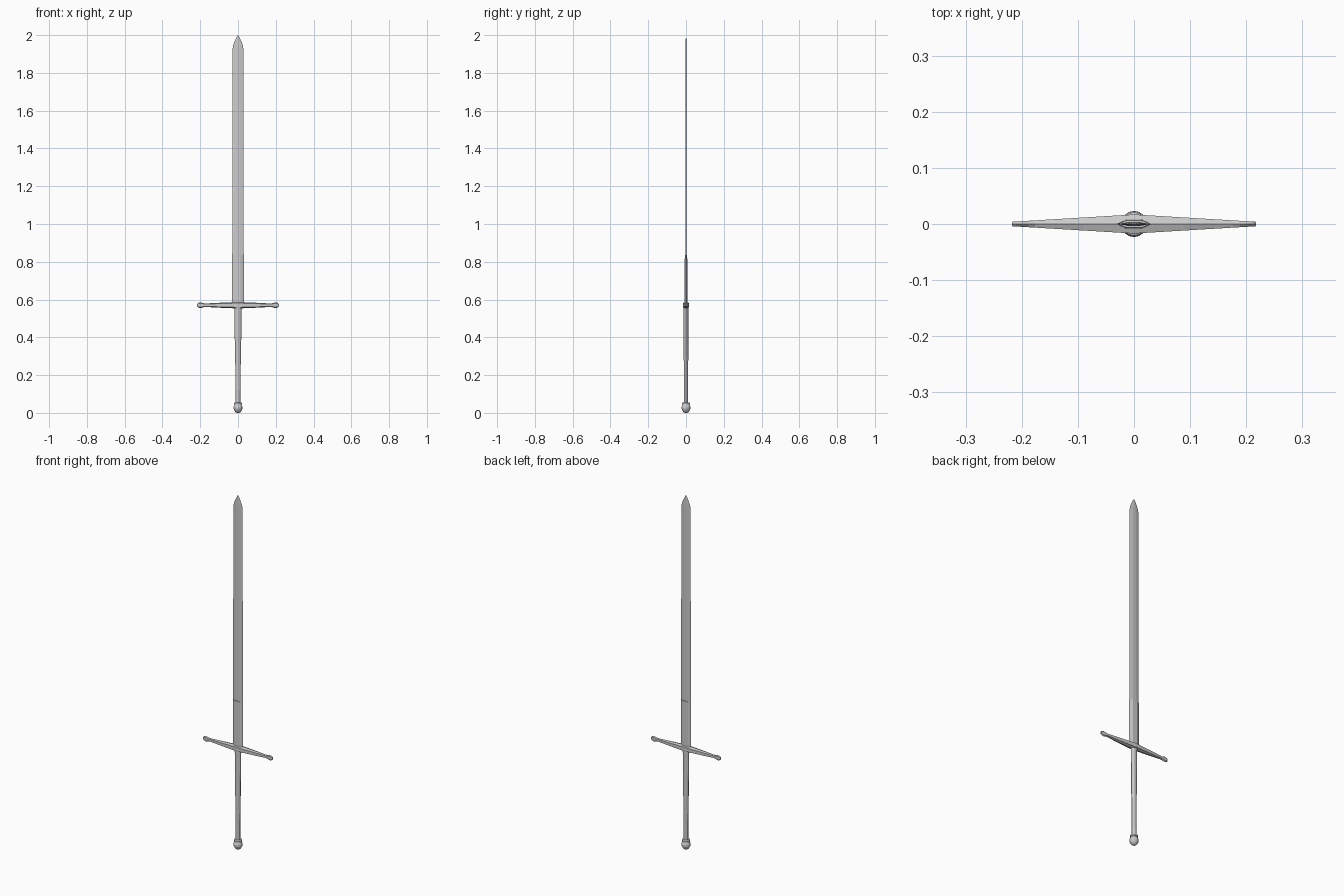
import bpy, bmesh, math

if "Cube" in bpy.data.objects:
    bpy.data.objects.remove(bpy.data.objects["Cube"])


def loft(name, rings):
    """Bridge equal-sized closed rings in order and cap both ends."""
    bm = bmesh.new()
    loops = [[bm.verts.new(p) for p in ring] for ring in rings]
    n = len(loops[0])
    for a, b in zip(loops, loops[1:]):
        for i in range(n):
            j = (i + 1) % n
            bm.faces.new((a[i], a[j], b[j], b[i]))
    bm.faces.new(loops[0][::-1])
    bm.faces.new(loops[-1])
    bmesh.ops.recalc_face_normals(bm, faces=bm.faces)
    mesh = bpy.data.meshes.new(name)
    bm.to_mesh(mesh)
    bm.free()
    obj = bpy.data.objects.new(name, mesh)
    bpy.context.collection.objects.link(obj)
    return obj


def blade_ring(z, w, flat, t):
    return [(-w, 0, z), (-flat, -t, z), (flat, -t, z),
            (w, 0, z), (flat, t, z), (-flat, t, z)]


def oval_ring(z, rx, ry, n):
    return [(rx * math.cos(2 * math.pi * i / n),
             ry * math.sin(2 * math.pi * i / n), z) for i in range(n)]


def guard_ring(x, h, t):
    z = 0.57
    return [(x, -t, z - h * .65), (x, 0, z - h), (x, t, z - h * .65),
            (x, t, z + h * .65), (x, 0, z + h), (x, -t, z + h * .65)]


# Blade with a flat centre, sharp edges and a rounded point
blade = [(0.80, .0305, .010, .0035), (1.925, .029, .009, .003),
         (1.945, .026, .008, .0028), (1.965, .019, .006, .0022),
         (1.985, .009, .003, .0012), (2.0, .0006, .0002, .0002)]
loft("blade", [blade_ring(*s) for s in blade])

# Thicker blade base above the guard
loft("blade_base", [blade_ring(0.57, .032, .014, .008),
                    blade_ring(0.837, .031, .013, .0065)])

# Crossguard tapering to knobbed ends, mirrored about the centre
half = [(.217, .006), (.211, .012), (.201, .0155), (.189, .013),
        (.176, .009), (.09, .0135), (.03, .016)]
profile = [(-x, h) for x, h in half] + [(0, .018)] + half[::-1]
loft("crossguard", [guard_ring(x, h, .017 - .013 * abs(x) / .217)
                    for x, h in profile])

# Oval grip, narrowing toward the pommel
grip = [(0.045, .0125, .011), (0.30, .015, .012),
        (0.40, .0175, .0125), (0.56, .0185, .0125)]
loft("grip", [oval_ring(*s, 12) for s in grip])

# Round pommel with a small collar
pommel = [(0, .007), (.004, .013), (.012, .0195), (.022, .0232), (.032, .0228),
          (.041, .019), (.044, .018), (.045, .021), (.053, .021), (.055, .016)]
loft("pommel", [oval_ring(z, r, r, 16) for z, r in pommel])
